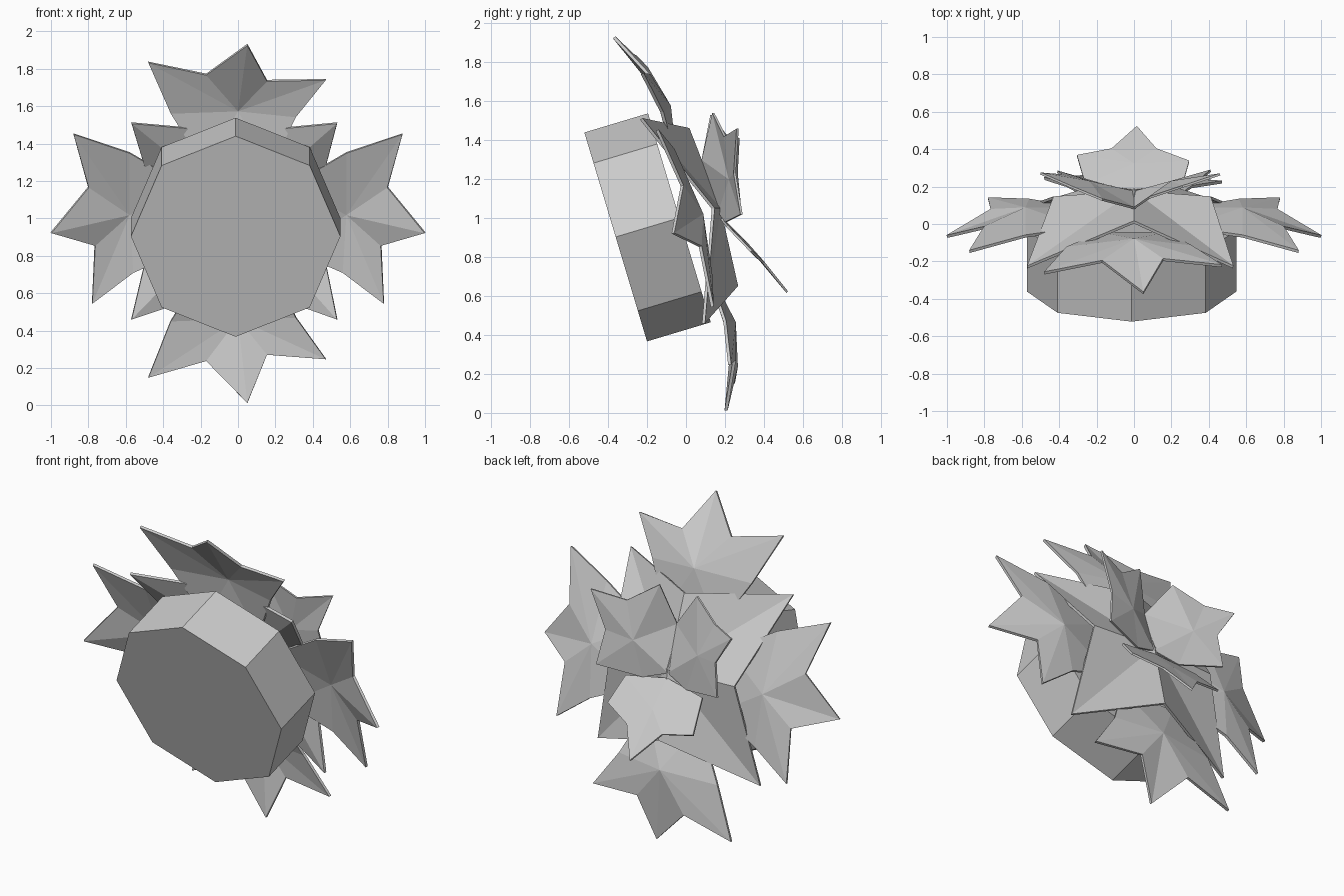
import bpy, bmesh, math
from mathutils import Vector, Matrix

if "Cube" in bpy.data.objects:
    bpy.data.objects.remove(bpy.data.objects["Cube"])

TILT = math.atan(0.3)
U = Vector((1, 0, 0))
V = Vector((0, -math.sin(TILT), math.cos(TILT)))   # up along the flower face
N = Vector((0, math.cos(TILT), math.sin(TILT)))    # towards the back
ORIGIN = Vector((0, 0, 0.995))


def face_point(u, v, h):
    return ORIGIN + U * u + V * v + N * h


def fan(name, centre, rim, thickness=0.016):
    """Thin folded sheet: a triangle fan around a centre point."""
    bm = bmesh.new()
    c = bm.verts.new(centre)
    ring = [bm.verts.new(p) for p in rim]
    for i, v in enumerate(ring):
        bm.faces.new((c, v, ring[(i + 1) % len(ring)]))
    bmesh.ops.recalc_face_normals(bm, faces=bm.faces)
    mesh = bpy.data.meshes.new(name)
    bm.to_mesh(mesh)
    bm.free()
    ob = bpy.data.objects.new(name, mesh)
    bpy.context.collection.objects.link(ob)
    mod = ob.modifiers.new("thickness", 'SOLIDIFY')
    mod.thickness = thickness
    mod.offset = 0
    return ob


# octagonal flower head, tilted upwards
front, back = Vector((-0.01, -0.36, 0.90)), Vector((-0.015, -0.035, 1.005))
bpy.ops.mesh.primitive_cylinder_add(vertices=8, radius=0.56, depth=(back - front).length)
head = bpy.context.object
head.name = "flower_head"
basis = Matrix((U, V, U.cross(V))).transposed().to_4x4()
head.matrix_world = Matrix.Translation((front + back) / 2) @ basis

# four three-pointed petals: (radial, tangential, height)
PETAL = [(0.28, -0.18, 0.03), (0.58, -0.36, 0.04), (0.88, -0.48, -0.01), (0.80, -0.17, 0.03),
         (1.0, 0.05, -0.085), (0.765, 0.155, 0.03), (0.78, 0.47, 0.0), (0.56, 0.31, 0.04),
         (0.28, 0.18, 0.03)]
PETAL_MID = (0.58, 0, 0.085)
DIRS = {"top": ((0, 1), (1, 0)), "bottom": ((0, -1), (1, 0)),
        "right": ((1, 0), (0, -1)), "left": ((-1, 0), (0, -1))}
for side, (r, t) in DIRS.items():
    def place(p):
        return face_point(p[0] * r[0] + p[1] * t[0], p[0] * r[1] + p[1] * t[1], p[2])
    fan("petal_" + side, place(PETAL_MID), [place(p) for p in PETAL])

# four-pointed star of sepals behind the head
SEPALS = [(0, 0.01, 1.46), (0.53, -0.23, 1.51), (0.41, 0.14, 1.05), (0.53, 0.09, 0.46),
          (0, 0.26, 0.65), (-0.57, 0.09, 0.46), (-0.43, 0.14, 1.05), (-0.57, -0.23, 1.51)]
fan("sepals", (0, 0.17, 1.05), SEPALS)

# leaves at the back: two rising sideways, one hanging down
RIGHT = [(0, 0.17, 1.03), (0.0, 0.085, 1.30), (0.08, 0.14, 1.54), (0.26, 0.20, 1.42),
         (0.46, 0.265, 1.46), (0.37, 0.25, 1.23), (0.41, 0.285, 1.02), (0.15, 0.205, 0.98)]
LEFT = [(0, 0.17, 1.03), (0.0, 0.085, 1.30), (-0.17, 0.13, 1.53), (-0.34, 0.20, 1.43),
        (-0.50, 0.27, 1.41), (-0.385, 0.26, 1.23), (-0.41, 0.28, 1.03), (-0.15, 0.205, 0.98)]
fan("leaf_right", (0.20, 0.225, 1.2), RIGHT, 0.012)
fan("leaf_left", (-0.24, 0.225, 1.22), LEFT, 0.012)

LOWER = [(0, 0.18, 1.0), (0.26, 0.21, 0.96), (0.295, 0.335, 0.83), (0.12, 0.40, 0.77),
         (0.015, 0.52, 0.62), (-0.12, 0.40, 0.77), (-0.305, 0.365, 0.80), (-0.26, 0.21, 0.96)]
fan("leaf_lower", (0, 0.32, 0.86), LOWER, 0.012)
